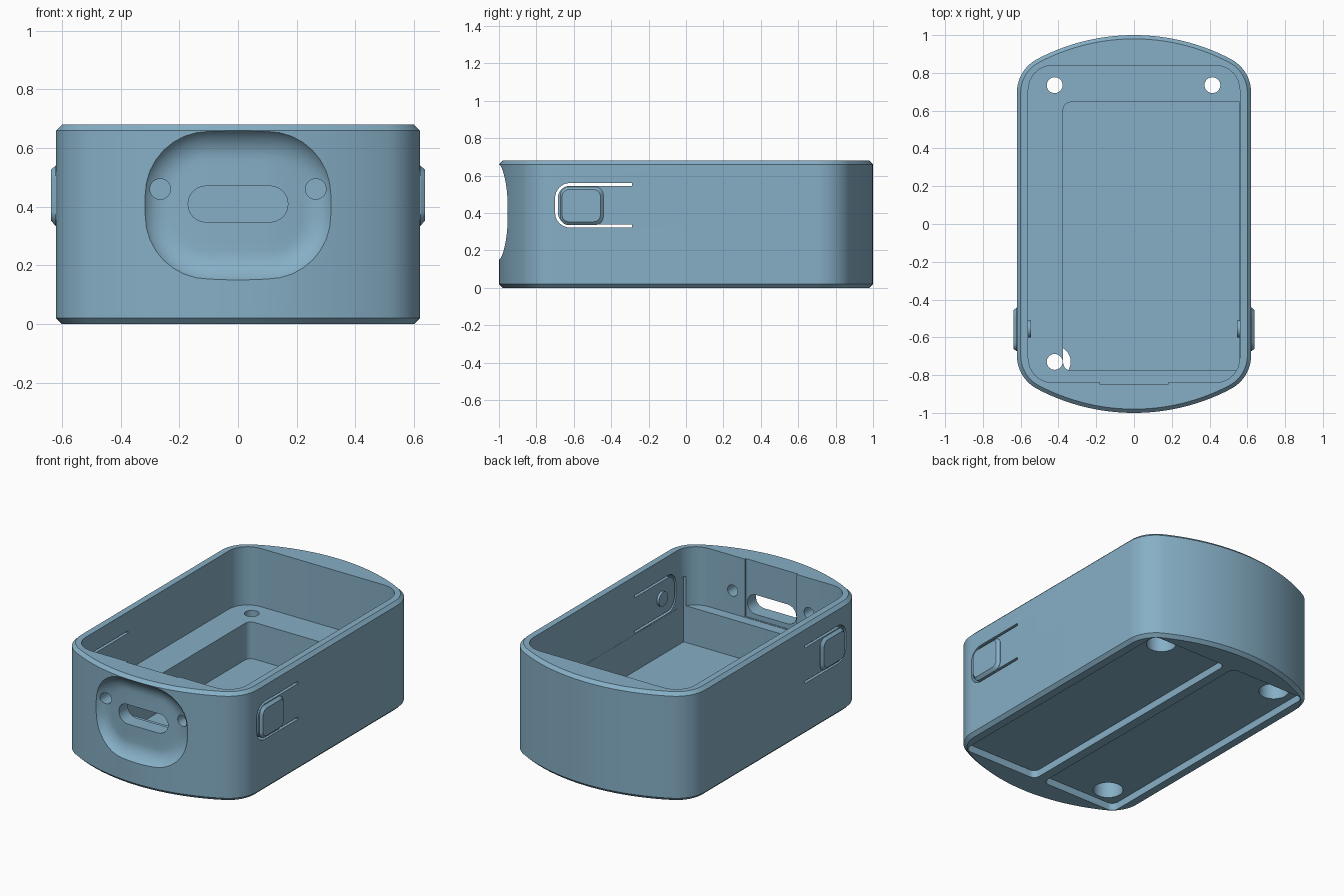
import bpy, bmesh, math

if "Cube" in bpy.data.objects:
    bpy.data.objects.remove(bpy.data.objects["Cube"], do_unlink=True)

blue = bpy.data.materials.new("dusty_blue")
blue.use_nodes = True
colour = (0.24, 0.43, 0.565, 1)
blue.diffuse_color = colour
blue.node_tree.nodes["Principled BSDF"].inputs["Base Color"].default_value = colour


def loft(name, rings):
    """Closed solid through rings of equal point count."""
    bm = bmesh.new()
    loops = [[bm.verts.new(p) for p in ring] for ring in rings]
    for a, b in zip(loops, loops[1:]):
        for i in range(len(a)):
            j = (i + 1) % len(a)
            bm.faces.new((a[i], a[j], b[j], b[i]))
    bm.faces.new(loops[0][::-1])
    bm.faces.new(loops[-1])
    bmesh.ops.recalc_face_normals(bm, faces=bm.faces)
    mesh = bpy.data.meshes.new(name)
    bm.to_mesh(mesh)
    bm.free()
    mesh.materials.append(blue)
    ob = bpy.data.objects.new(name, mesh)
    bpy.context.collection.objects.link(ob)
    return ob


def place(points, axis, w):
    """Put 2D points on a plane at distance w along an axis."""
    if axis == "x":
        return [(w, u, v) for u, v in points]
    if axis == "y":
        return [(u, w, v) for u, v in points]
    return [(u, v, w) for u, v in points]


def prism(name, points, axis, lo, hi):
    return loft(name, [place(points, axis, lo), place(points, axis, hi)])


def arc(cx, cy, r, a0, a1, n=8):
    angles = [math.radians(a0 + (a1 - a0) * i / n) for i in range(n + 1)]
    return [(cx + r * math.cos(a), cy + r * math.sin(a)) for a in angles]


def circle(cx, cy, r):
    return arc(cx, cy, r, 0, 360, 32)[:-1]


def round_rect(x0, x1, y0, y1, r):
    return (arc(x1 - r, y1 - r, r, 0, 90) + arc(x0 + r, y1 - r, r, 90, 180)
            + arc(x0 + r, y0 + r, r, 180, 270) + arc(x1 - r, y0 + r, r, 270, 360))


def smooth(ob):
    bpy.ops.object.select_all(action="DESELECT")
    ob.select_set(True)
    bpy.context.view_layer.objects.active = ob
    bpy.ops.object.shade_smooth_by_angle(angle=math.radians(30))


def outline(inset):
    """Straight sides, rounded corners and bowed ends."""
    turn = math.degrees(math.atan2(0.796, 0.42))
    half = (arc(0.42, 0.696, 0.2 - inset, 0, turn, 12)
            + arc(0, -0.1, 1.1 - inset, turn, 180 - turn, 28)[1:-1]
            + arc(-0.42, 0.696, 0.2 - inset, 180 - turn, 180, 12))
    return half + [(-x, -y) for x, y in half]


# Outer case with chamfered top and bottom edges
height, ledge, floor = 0.68, 0.315, 0.085
case = loft("case", [place(outline(d), "z", z) for d, z in
                     ((0.02, 0), (0, 0.02), (0, height - 0.02), (0.02, height))])

# Main cavity, deep pocket and shallow relief behind the port
cutters = [
    prism("cavity", round_rect(-0.56, 0.56, -0.84, 0.84, 0.13), "z", ledge, 1),
    prism("pocket", [(0.559, 0.645)] + arc(-0.335, 0.605, 0.04, 90, 180)
          + arc(-0.335, -0.735, 0.04, 180, 270) + [(0.559, -0.775)], "z", floor, 0.5),
    prism("port_relief", [(-0.18, -0.85), (0.18, -0.85), (0.18, -0.7), (-0.18, -0.7)],
          "z", ledge + 0.002, 1),
]

# Screw holes with counterbores from below
for x, y in ((-0.42, 0.735), (0.415, 0.735), (-0.42, -0.73)):
    cutters.append(prism("screw_hole", circle(x, y, 0.042), "z", -0.1, 0.5))
    cutters.append(prism("counterbore", circle(x, y, 0.085), "z", -0.1, 0.2))

# Two shallow recesses underneath, leaving a centre rib
for x0, x1 in ((0.03, 0.55), (-0.55, -0.03)):
    cutters.append(prism("base_recess", round_rect(x0, x1, -0.84, 0.84, 0.04), "z", -0.1, 0.045))


# Dished front recess that follows the bowed end
def bend(x):
    x = max(abs(x), 0.1)
    return math.sqrt(1.21 - 0.01) - math.sqrt(1.21 - x * x)


def dish_ring(grow, y):
    shape = round_rect(-0.22 - grow, 0.22 + grow, 0.25 - grow, 0.56 + grow, 0.12 + grow)
    return [(u, y + bend(u), v) for u, v in shape]


rings = [dish_ring(g, -0.945) for g in (-0.11, -0.07, -0.035)]
for i in range(11):
    a = math.radians(7.5 * i)
    rings.append(dish_ring(0.118 * math.sin(a), -0.945 - 0.118 * (1 - math.cos(a))))
rings.append(dish_ring(0.115, -1.15))
cutters.append(loft("dish", rings))

# Port slot and the two small round holes beside it
cutters.append(prism("port_slot", round_rect(-0.17, 0.17, 0.348, 0.47, 0.06), "y", -1.2, -0.7))
for x in (-0.265, 0.265):
    cutters.append(prism("front_hole", circle(x, 0.46, 0.035), "y", -1.2, -0.7))

# U-shaped slots that free the side button tongues
u_slot = ([(-0.29, 0.56)] + arc(-0.62, 0.48, 0.08, 90, 180)
          + arc(-0.62, 0.402, 0.08, 180, 270)
          + [(-0.29, 0.322), (-0.29, 0.337)]
          + arc(-0.62, 0.402, 0.065, 270, 180)
          + arc(-0.62, 0.48, 0.065, 180, 90) + [(-0.29, 0.545)])
for side in (-1, 1):
    cutters.append(prism("button_slot", u_slot, "x", side * 0.5, side * 0.7))

# Carve everything out of the case
for cutter in cutters:
    cutter.hide_render = True
    mod = case.modifiers.new(cutter.name, "BOOLEAN")
    mod.operation = "DIFFERENCE"
    mod.solver = "EXACT"
    mod.object = cutter
carved = bpy.data.meshes.new_from_object(
    case.evaluated_get(bpy.context.evaluated_depsgraph_get()))
case.modifiers.clear()
case.data = carved
for cutter in cutters:
    bpy.data.objects.remove(cutter, do_unlink=True)
smooth(case)

# Raised button pads outside and round press nubs inside
for side, label in ((1, "left"), (-1, "right")):
    base = round_rect(-0.672, -0.442, 0.335, 0.54, 0.045)
    top = round_rect(-0.662, -0.458, 0.353, 0.525, 0.035)
    smooth(loft(label + "_button", [place(base, "x", side * 0.6), place(base, "x", side * 0.622),
                                    place(top, "x", side * 0.638)]))
    smooth(prism(label + "_button_nub", circle(-0.555, 0.44, 0.045), "x",
                 side * 0.545, side * 0.59))
